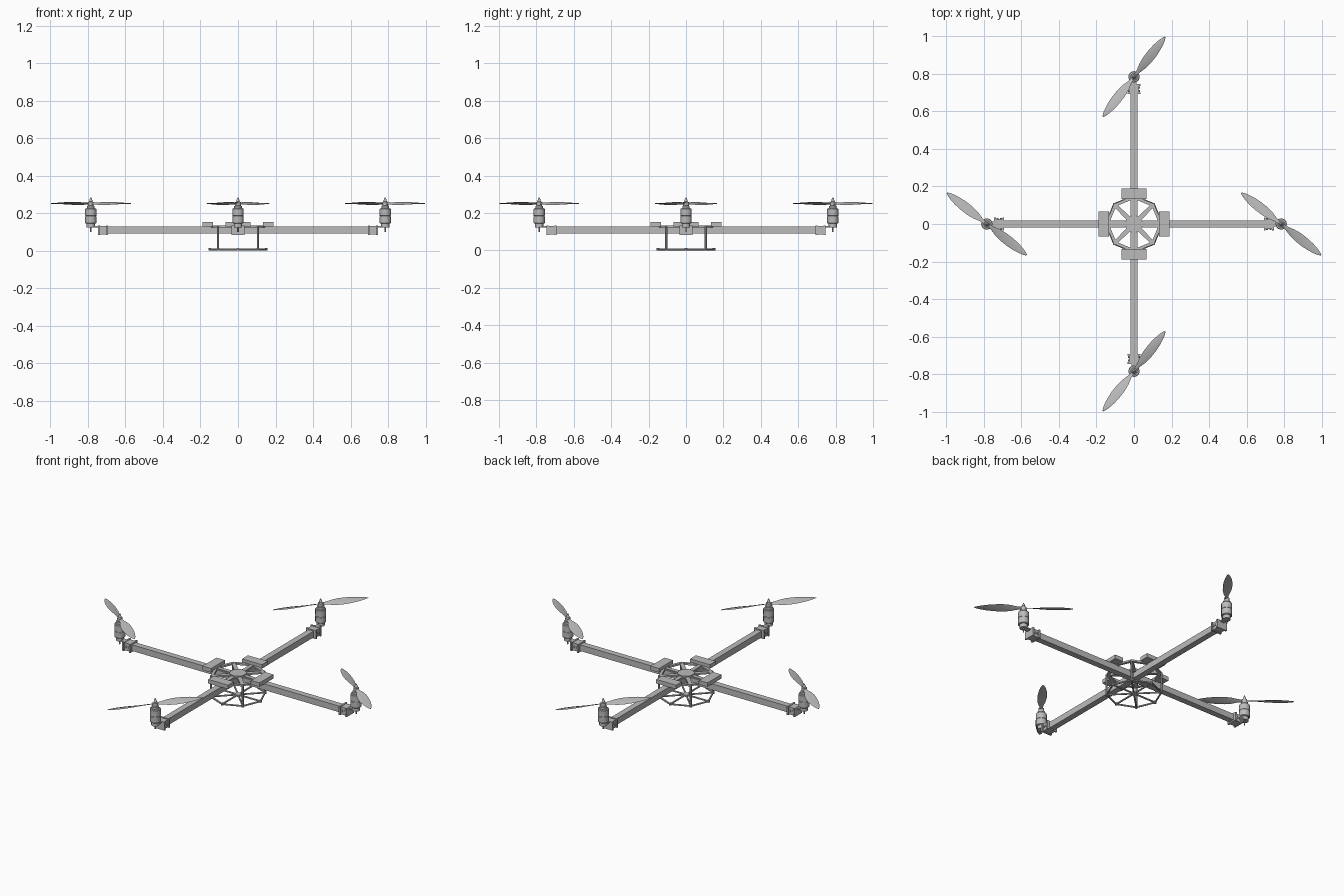
import bpy, bmesh, math
from mathutils import Matrix, Vector

cube = bpy.data.objects.get("Cube")
if cube:
    bpy.data.objects.remove(cube, do_unlink=True)

grey = bpy.data.materials.new("plain_grey")
grey.use_nodes = True
grey.diffuse_color = (0.5, 0.5, 0.5, 1)
grey.node_tree.nodes["Principled BSDF"].inputs["Base Color"].default_value = (0.5, 0.5, 0.5, 1)

MOTOR = 0.785          # distance of each motor from the centre
RING = 0.15            # radius of the octagonal frames


def box(bm, lo, hi):
    lo, hi = Vector(lo), Vector(hi)
    m = Matrix.Translation((lo + hi) / 2) @ Matrix.Diagonal((*(hi - lo), 1))
    bmesh.ops.create_cube(bm, size=1, matrix=m)


def rod(bm, a, b, r, sides=8, r2=None):
    a, b = Vector(a), Vector(b)
    rot = (b - a).to_track_quat("Z", "Y").to_matrix().to_4x4()
    bmesh.ops.create_cone(bm, cap_ends=True, segments=sides, radius1=r,
                          radius2=r if r2 is None else r2, depth=(b - a).length,
                          matrix=Matrix.Translation((a + b) / 2) @ rot)


def lathe(bm, profile, centre, sides=24):
    rings = []
    for r, z in profile:
        rings.append([bm.verts.new((centre[0] + r * math.cos(t * math.tau / sides),
                                    centre[1] + r * math.sin(t * math.tau / sides), z))
                      for t in range(sides)])
    for low, high in zip(rings, rings[1:]):
        for i in range(sides):
            j = (i + 1) % sides
            bm.faces.new((low[i], low[j], high[j], high[i]))
    bm.faces.new(rings[0][::-1])
    bm.faces.new(rings[-1])


def beam(bm, a, b, w1, w2, z0, z1):
    """Flat bar between two plan points, tapering in width."""
    a, b = Vector((*a, 0)), Vector((*b, 0))
    side = (b - a).normalized().cross(Vector((0, 0, 1)))
    plan = [a - side * w1 / 2, a + side * w1 / 2, b + side * w2 / 2, b - side * w2 / 2]
    low = [bm.verts.new((p.x, p.y, z0)) for p in plan]
    high = [bm.verts.new((p.x, p.y, z1)) for p in plan]
    bm.faces.new(low[::-1])
    bm.faces.new(high)
    for i in range(4):
        j = (i + 1) % 4
        bm.faces.new((low[i], low[j], high[j], high[i]))


def finish(name, bm, smooth=False, copies=1):
    bmesh.ops.recalc_face_normals(bm, faces=bm.faces)
    me = bpy.data.meshes.new(name)
    bm.to_mesh(me)
    bm.free()
    me.materials.append(grey)
    if smooth:
        me.shade_smooth()
        me.set_sharp_from_angle(angle=math.radians(35))
    for k in range(copies):
        ob = bpy.data.objects.new(name if copies == 1 else f"{name}_{k + 1}", me)
        ob.rotation_euler.z = k * math.pi / 2
        bpy.context.collection.objects.link(ob)


def corner(k, r=RING):
    return r * math.cos(k * math.pi / 4), r * math.sin(k * math.pi / 4)


# Square arm tubes
bm = bmesh.new()
box(bm, (-0.018, 0, 0.09), (0.018, 0.74, 0.127))
finish("arm", bm, copies=4)

# Clamp at the arm end: core, two flanges, bolts and a motor plate
bm = bmesh.new()
box(bm, (-0.026, 0.692, 0.086), (0.026, 0.745, 0.131))
for y in (0.692, 0.736):
    box(bm, (-0.034, y, 0.083), (0.034, y + 0.01, 0.134))
for y in (0.709, 0.728):
    rod(bm, (-0.032, y, 0.108), (0.032, y, 0.108), 0.006)
box(bm, (-0.014, 0.74, 0.124), (0.014, MOTOR, 0.132))
finish("motor_clamp", bm, copies=4)

# Motor can with stepped base, cap and lower shaft
bm = bmesh.new()
lathe(bm, [(0.004, 0.1), (0.004, 0.124), (0.022, 0.124), (0.022, 0.145),
           (0.027, 0.145), (0.03, 0.148), (0.03, 0.181), (0.0285, 0.182),
           (0.0285, 0.185), (0.03, 0.186), (0.03, 0.221), (0.027, 0.225),
           (0.02, 0.226), (0.02, 0.238), (0.013, 0.24)], (0, MOTOR))
finish("motor", bm, smooth=True, copies=4)

# Hub and pointed spinner
bm = bmesh.new()
lathe(bm, [(0.015, 0.238), (0.015, 0.258), (0.009, 0.262),
           (0.007, 0.272), (0.002, 0.283)], (0, MOTOR), 16)
finish("spinner", bm, smooth=True, copies=4)

# Two-bladed propeller, twisted along its length
bm = bmesh.new()
stations = [(0.0, 0.009, 25), (0.035, 0.011, 25), (0.07, 0.021, 22), (0.11, 0.027, 18),
            (0.16, 0.027, 14), (0.2, 0.023, 11), (0.235, 0.016, 8), (0.258, 0.009, 6), (0.27, 0.002, 5)]
for turn in (0, math.pi):
    spin = Matrix.Translation((0, MOTOR, 0.251)) @ Matrix.Rotation(math.radians(52) + turn, 4, "Z")
    loops = []
    for r, half, pitch in stations:
        p = math.radians(pitch)
        loop = []
        for u, v in ((-1, 0), (0, 0.003), (1, 0), (0, -0.002)):
            y = u * half * math.cos(p)
            z = u * half * math.sin(p) + v
            loop.append(bm.verts.new(spin @ Vector((r, y, z))))
        loops.append(loop)
    for a, b in zip(loops, loops[1:]):
        for i in range(4):
            j = (i + 1) % 4
            bm.faces.new((a[i], a[j], b[j], b[i]))
    bm.faces.new(loops[-1])
finish("propeller", bm, smooth=True, copies=4)

# Upper frame: octagonal ring, tapered spokes and round hub plate
bm = bmesh.new()
for k in range(8):
    beam(bm, corner(k, 0.143), corner(k + 1, 0.143), 0.016, 0.016, 0.124, 0.134)
    beam(bm, corner(k, 0.03), corner(k, 0.14), 0.026, 0.02, 0.124, 0.133)
rod(bm, (0, 0, 0.122), (0, 0, 0.138), 0.046, 24)
finish("upper_frame", bm)

# Flat pads over the arms
bm = bmesh.new()
box(bm, (-0.066, 0.133, 0.128), (0.066, 0.189, 0.152))
finish("pad", bm, copies=4)

# Landing frame: thin octagon, spokes and corner feet
bm = bmesh.new()
for k in range(8):
    a, b = corner(k), corner(k + 1)
    rod(bm, (*a, 0.006), (*b, 0.006), 0.005)
    rod(bm, (0, 0, 0.006), (*a, 0.006), 0.005)
    rod(bm, (*a, 0), (*a, 0.014), 0.007, 10)
rod(bm, (0, 0, 0.001), (0, 0, 0.011), 0.018, 16)
finish("landing_frame", bm)

# Upright legs on the diagonals
bm = bmesh.new()
rod(bm, (*corner(1), 0.004), (*corner(1), 0.13), 0.006)
finish("leg", bm, copies=4)
